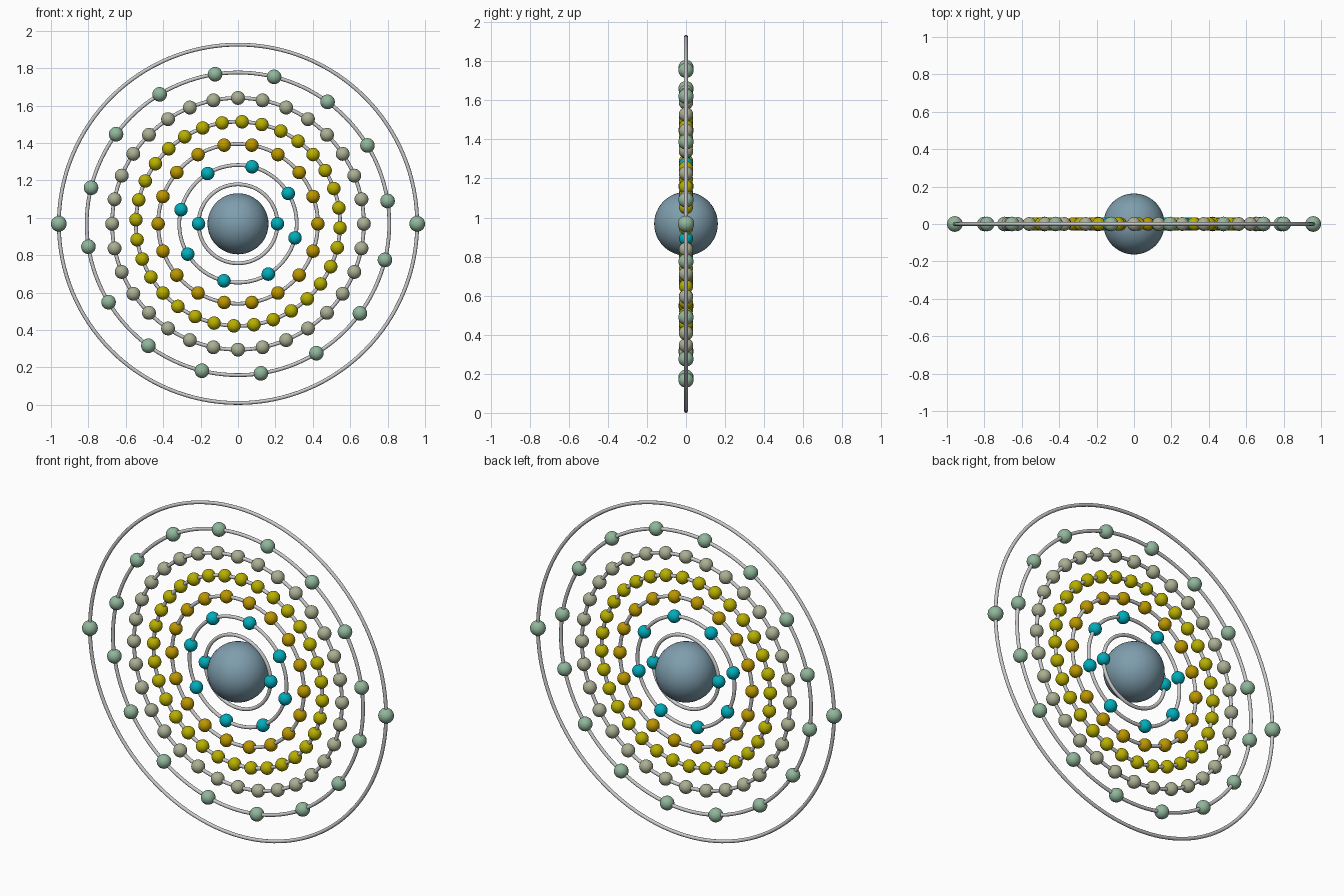
import bpy
from math import sin, cos, radians, tau

if "Cube" in bpy.data.objects:
    bpy.data.objects.remove(bpy.data.objects["Cube"])

TUBE = 0.01
CENTRE_Z = 0.968


def material(name, rgb):
    m = bpy.data.materials.new(name)
    m.diffuse_color = (*rgb, 1)
    m.use_nodes = True
    m.node_tree.nodes["Principled BSDF"].inputs["Base Color"].default_value = m.diffuse_color
    return m


def finish(name, mat=None):
    ob = bpy.context.object
    ob.name = name
    bpy.ops.object.shade_smooth()
    if mat:
        ob.data.materials.append(mat)
    return ob


# nucleus
bpy.ops.mesh.primitive_uv_sphere_add(segments=48, ring_count=24, radius=0.163,
                                     location=(0, 0, CENTRE_Z))
finish("nucleus", material("slate_blue", (0.21, 0.34, 0.42)))

teal = material("teal", (0.0, 0.42, 0.50))
orange = material("orange", (0.50, 0.31, 0.0))
yellow = material("yellow", (0.48, 0.43, 0.0))
beige = material("beige", (0.40, 0.43, 0.29))
green = material("green", (0.28, 0.47, 0.33))

# shells: ring radius, electron count, first angle, electron radius, material
shells = [
    (0.211, 2, 0.0, 0.036, teal),
    (0.314, 8, -13.9, 0.036, teal),
    (0.427, 18, 0.0, 0.036, orange),
    (0.546, 32, -2.3, 0.036, yellow),
    (0.673, 32, 0.0, 0.037, beige),
    (0.809, 16, 8.7, 0.039, green),
    (0.958, 2, 0.0, 0.042, green),
]

for i, (r, count, start, er, mat) in enumerate(shells, 1):
    # orbit ring standing upright in the xz plane
    bpy.ops.mesh.primitive_torus_add(location=(0, 0, CENTRE_Z), rotation=(radians(90), 0, 0),
                                     major_radius=r, minor_radius=TUBE,
                                     major_segments=128, minor_segments=12)
    finish(f"orbit_ring_{i}")

    # electrons evenly spaced round the ring, sharing one mesh
    bpy.ops.mesh.primitive_uv_sphere_add(segments=24, ring_count=14, radius=er)
    first = finish(f"electron_{i}_1", mat)
    for k in range(count):
        ob = first if k == 0 else first.copy()
        if k:
            ob.name = f"electron_{i}_{k + 1}"
            bpy.context.collection.objects.link(ob)
        a = radians(start) + tau * k / count
        ob.location = (r * cos(a), 0, CENTRE_Z + r * sin(a))
